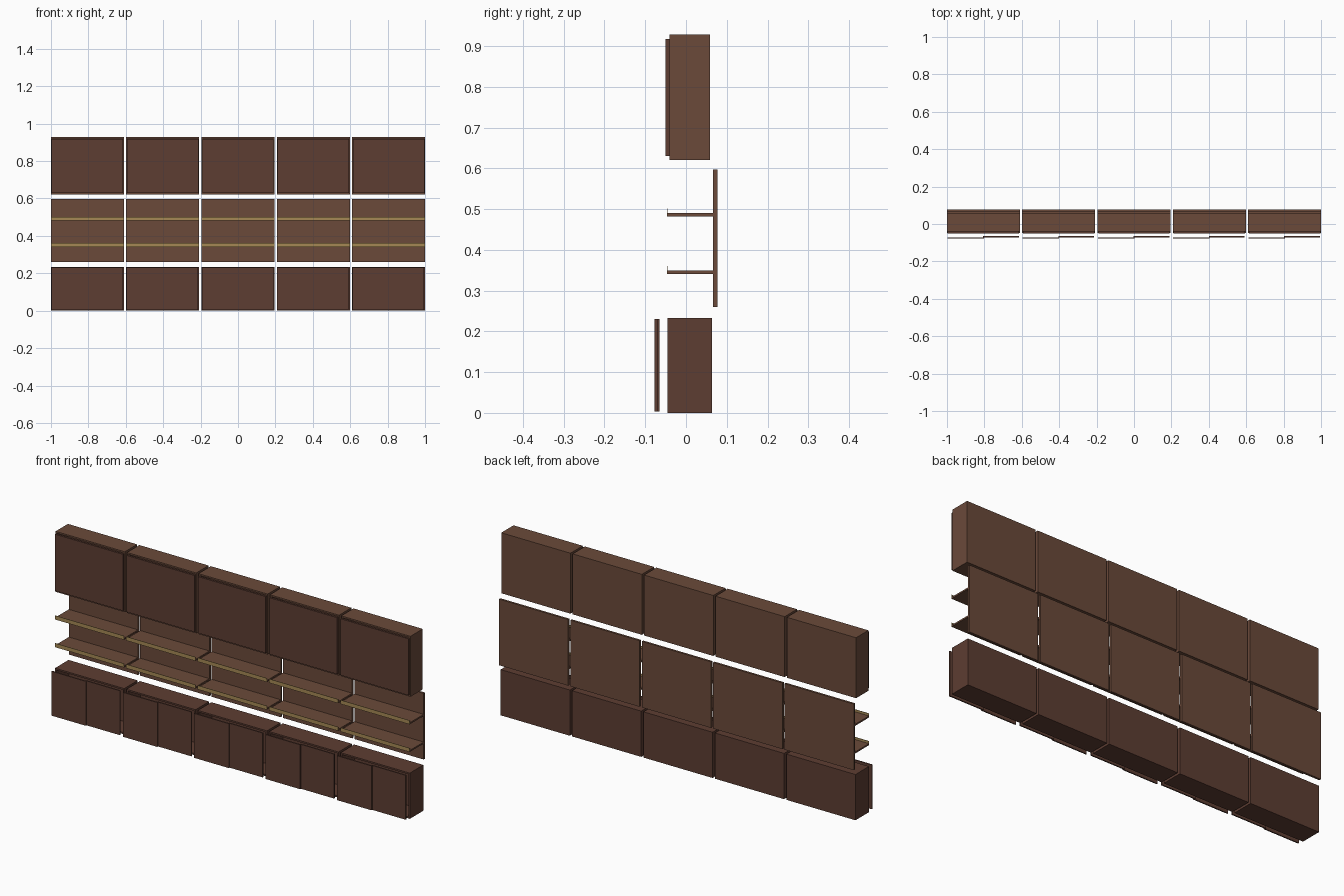
import bpy

if "Cube" in bpy.data.objects:
    bpy.data.objects.remove(bpy.data.objects["Cube"])


def mat(name, col):
    m = bpy.data.materials.new(name)
    m.diffuse_color = (*col, 1)
    m.use_nodes = True
    m.node_tree.nodes["Principled BSDF"].inputs["Base Color"].default_value = m.diffuse_color
    return m


WALNUT = mat("walnut", (0.145, 0.068, 0.042))
DARK = mat("dark_walnut", (0.110, 0.047, 0.032))
BRASS = mat("brass", (0.38, 0.25, 0.09))


def box(name, x, y, z, m):
    # axis-aligned board from (min, max) ranges
    bpy.ops.mesh.primitive_cube_add(
        size=1, location=[(a + b) / 2 for a, b in (x, y, z)])
    o = bpy.context.object
    o.name = name
    o.scale = [b - a for a, b in (x, y, z)]
    o.data.materials.append(m)


def cabinet(name, x, y, z, t, m):
    # open-fronted carcass made of five boards
    (x0, x1), (y0, y1), (z0, z1) = x, y, z
    box(name + "_left_side", (x0, x0 + t), y, z, m)
    box(name + "_right_side", (x1 - t, x1), y, z, m)
    inner = (x0 + t, x1 - t)
    box(name + "_bottom", inner, y, (z0, z0 + t), m)
    box(name + "_top", inner, y, (z1 - t, z1), m)
    box(name + "_back", inner, (y1 - t, y1), (z0 + t, z1 - t), m)


WIDTH, PITCH = 0.39, 0.4025
for i in range(5):
    c = (i - 2) * PITCH
    l, r = c - WIDTH / 2, c + WIDTH / 2

    # lower cabinet with two overlapping sliding doors
    cabinet("lower_cabinet", (l, r), (-0.045, 0.064), (0, 0.233), 0.008, DARK)
    box("left_sliding_door", (l + 0.002, c + 0.002), (-0.077, -0.071), (0.004, 0.230), DARK)
    box("right_sliding_door", (c - 0.002, r - 0.006), (-0.071, -0.065), (0.004, 0.230), DARK)

    # open shelves on a back panel
    box("back_panel", (l, r), (0.066, 0.077), (0.26, 0.597), WALNUT)
    for z in (0.341, 0.482):
        box("shelf", (l, r), (-0.045, 0.066), (z, z + 0.008), WALNUT)
        box("shelf_lip", (l, r), (-0.047, -0.045), (z, z + 0.020), BRASS)

    # upper cabinet with a flap door
    cabinet("upper_cabinet", (l, r), (-0.040, 0.059), (0.62, 0.928), 0.008, WALNUT)
    box("flap_door", (l + 0.004, r - 0.004), (-0.050, -0.040), (0.630, 0.918), DARK)
